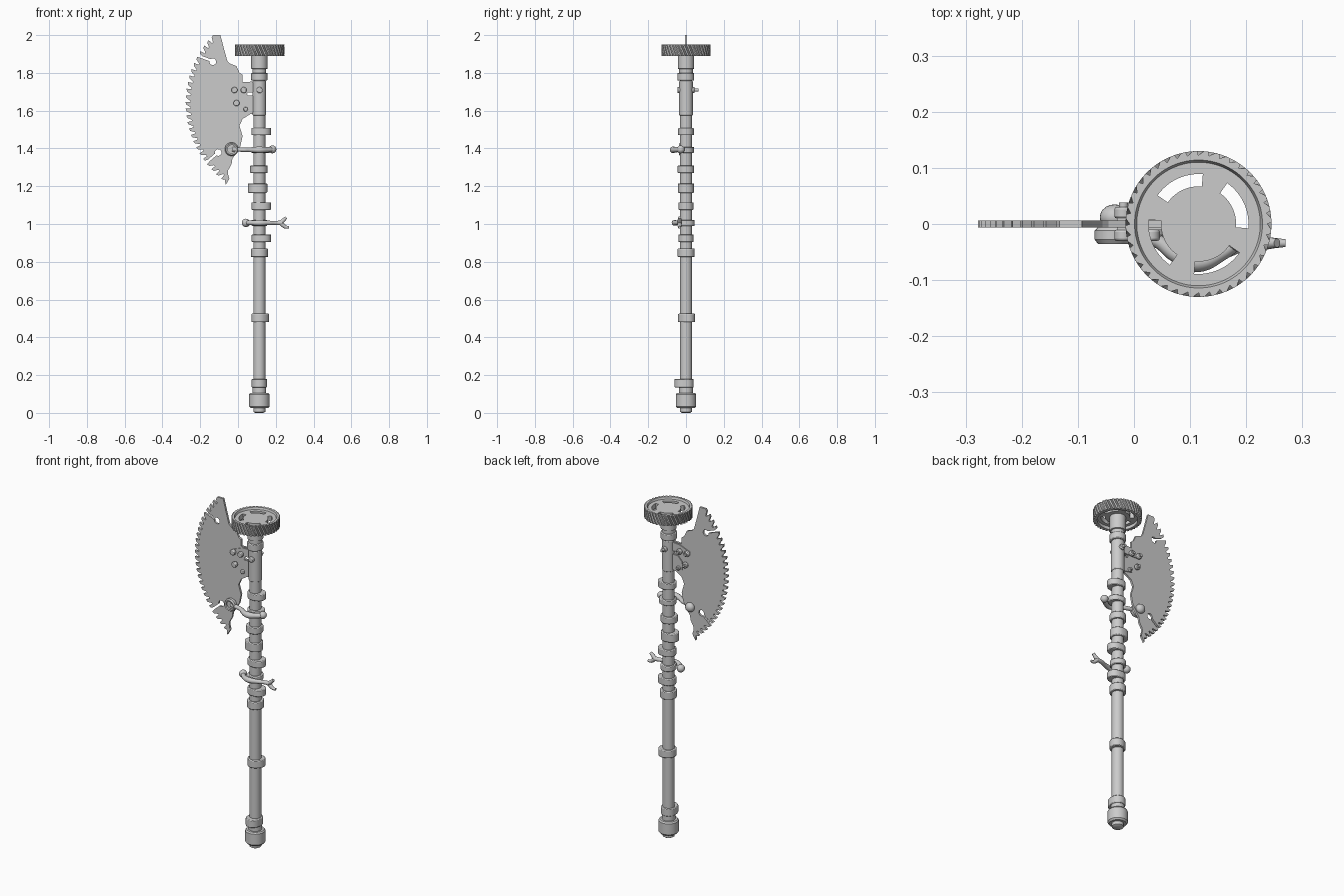
import bpy, bmesh, math
from mathutils import Vector

if "Cube" in bpy.data.objects:
    bpy.data.objects.remove(bpy.data.objects["Cube"])

CX = 0.113   # shaft axis x
rad = math.radians


def finish(name, bm, smooth=True, bevel=0):
    bmesh.ops.recalc_face_normals(bm, faces=bm.faces)
    me = bpy.data.meshes.new(name)
    bm.to_mesh(me)
    bm.free()
    ob = bpy.data.objects.new(name, me)
    bpy.context.collection.objects.link(ob)
    if bevel:
        m = ob.modifiers.new("Bevel", 'BEVEL')
        m.width, m.segments, m.limit_method, m.angle_limit = bevel, 2, 'ANGLE', rad(50)
    if smooth:
        bpy.context.view_layer.objects.active = ob
        ob.select_set(True)
        bpy.ops.object.shade_smooth_by_angle(angle=rad(35))
        ob.select_set(False)
    return ob


def rings(name, loops, closed=False, bevel=0, smooth=True):
    """Skin a stack of equal loops; cap the ends or join last to first."""
    bm = bmesh.new()
    vs = [[bm.verts.new(p) for p in lp] for lp in loops]
    n = len(vs[0])
    pairs = list(zip(vs, vs[1:])) + ([(vs[-1], vs[0])] if closed else [])
    for a, b in pairs:
        for i in range(n):
            j = (i + 1) % n
            bm.faces.new((a[i], a[j], b[j], b[i]))
    if not closed:
        bm.faces.new(vs[0])
        bm.faces.new(vs[-1])
    return finish(name, bm, smooth, bevel)


def circle(r, z, n=32, twist=0, lift=0, direction=0):
    out = []
    for i in range(n):
        a = 2 * math.pi * i / n + twist
        q = r + lift * max(0, math.cos(a - rad(direction))) ** 2
        out.append((CX + q * math.cos(a), q * math.sin(a), z))
    return out


def lathe(name, profile, bevel=0):
    return rings(name, [circle(r, z) for r, z in profile], bevel=bevel)


def plate(name, pts, half):
    """Flat xz outline extruded both ways along y."""
    return rings(name, [[(x, y, z) for x, z in pts] for y in (-half, half)], smooth=False)


def rod_y(name, x, z, r, y0, y1, bevel=0.003):
    n = 16
    return rings(name, [[(x + r * math.cos(2 * math.pi * i / n), y,
                          z + r * math.sin(2 * math.pi * i / n)) for i in range(n)]
                        for y in (y0, y1)], bevel=bevel)


def tube(name, pts):
    """Smooth round tube; points are x, y, z, radius."""
    cu = bpy.data.curves.new(name, 'CURVE')
    cu.dimensions, cu.bevel_depth, cu.bevel_resolution = '3D', 1.0, 3
    cu.use_fill_caps, cu.resolution_u = True, 6
    sp = cu.splines.new('BEZIER')
    sp.bezier_points.add(len(pts) - 1)
    for b, (x, y, z, r) in zip(sp.bezier_points, pts):
        b.co, b.radius = (x, y, z), r
        b.handle_left_type = b.handle_right_type = 'AUTO'
    ob = bpy.data.objects.new(name, cu)
    bpy.context.collection.objects.link(ob)


def ball(name, loc, r, scale=(1, 1, 1)):
    bm = bmesh.new()
    bmesh.ops.create_uvsphere(bm, u_segments=20, v_segments=12, radius=r)
    for v in bm.verts:
        v.co = Vector(v.co[i] * scale[i] + loc[i] for i in range(3))
    return finish(name, bm)


# Shaft with pommel and top hub
lathe("shaft", [(.032, .01), (.032, 1.9)])
lathe("pommel", [(.022, 0), (.032, .006), (.032, .025), (.046, .025), (.054, .034),
                 (.054, .098), (.048, .106), (.034, .106)])
lathe("pommel_neck", [(.036, .106), (.036, .135)])
lathe("hub", [(.036, 1.795), (.036, 1.82), (.043, 1.822), (.043, 1.915)])
lathe("blade_sleeve", [(.036, 1.575), (.036, 1.757)], bevel=.004)

# Cam lobes: z0, z1, radius, lift, direction
cams = [(1.76, 1.80, .043, .003, -90), (1.47, 1.508, .042, .02, 0),
        (1.377, 1.408, .042, .014, 0), (1.27, 1.31, .043, .006, 200),
        (1.165, 1.215, .042, .018, 180), (1.075, 1.115, .041, .021, 0),
        (.99, 1.022, .042, .004, 90), (.905, .945, .041, .021, 0),
        (.825, .87, .044, .003, 45), (.48, .525, .042, .013, 35),
        (.135, .18, .041, .02, -90)]
for i, (z0, z1, r, lift, d) in enumerate(cams):
    rings(f"cam_{i + 1}", [circle(r, z, 40, 0, lift, d) for z in (z0, z1)], bevel=.004)

# Helical gear rim
TEETH = 40


def gear_loop(z, twist):
    out = []
    for i in range(TEETH):
        for f, r in ((0, .12), (.25, .12), (.4, .13), (.8, .13)):
            a = 2 * math.pi * (i + f) / TEETH + twist
            out.append((CX + .002 + r * math.cos(a), r * math.sin(a), z))
    return out


def inner_loop(z, r):
    return [(CX + .002 + r * math.cos(2 * math.pi * i / (TEETH * 4)),
             r * math.sin(2 * math.pi * i / (TEETH * 4)), z) for i in range(TEETH * 4)]


rings("gear_rim", [inner_loop(1.89, .108)] +
      [gear_loop(1.89 + .06 * k / 4, -.05 * k) for k in range(5)] +
      [inner_loop(1.95, .114), inner_loop(1.932, .108)], closed=True, smooth=False)

# Gear web with four arc slots, from a polar grid
bm = bmesh.new()
N, radii = 72, (.02, .067, .089, .111)
grid = [[bm.verts.new((CX + .002 + r * math.cos(rad(5 * i)), r * math.sin(rad(5 * i)), 1.938))
         for i in range(N)] for r in radii]
bm.faces.new(grid[0])
for k in range(3):
    for i in range(N):
        if k == 1 and (5 * i + 5 - 0) % 90 < 60:
            continue
        j = (i + 1) % N
        bm.faces.new((grid[k][i], grid[k][j], grid[k + 1][j], grid[k + 1][i]))
web = finish("gear_web", bm, smooth=False)
sol = web.modifiers.new("Solidify", 'SOLIDIFY')
sol.thickness, sol.offset = .03, -1

# Saw blade: toothed arc with two keyhole slots, then the broken inner edge
BX, BZ, R, COUNT = .24, 1.64, .518, 25
A0, A1 = 136, 234.5
step = (A1 - A0) / COUNT


def polar(r, a):
    return BX + r * math.cos(rad(a)), BZ + r * math.sin(rad(a))


outline = []
for i in range(COUNT):
    a = A0 + i * step
    outline += [polar(R, a), polar(R - .004, a + step * .4)]
    for hole in (149.6, 217.2):
        if a <= hole < a + step:
            hx, hz = polar(.433, hole)
            w = math.degrees(.006 / .49)
            mid = a + step * .7
            outline.append(polar(.495, mid - w))
            for t in range(-20, -341, -32):
                b = rad(mid + t)
                outline.append((hx + .018 * math.cos(b), hz + .018 * math.sin(b)))
            outline.append(polar(.495, mid + w))
            break
    else:
        outline += [polar(R - .026, a + step * .8), polar(R - .026, a + step)]
outline += [(-.066, 1.206), (-.055, 1.249), (-.052, 1.285), (-.034, 1.317), (-.03, 1.345),
            (-.013, 1.37), (.013, 1.413), (.024, 1.466), (.008, 1.52), (.024, 1.556),
            (.066, 1.582), (.10, 1.582), (.10, 1.68), (.055, 1.68), (.045, 1.688),
            (.055, 1.697), (.10, 1.697), (.10, 1.755), (.024, 1.751), (.024, 1.79),
            (.008, 1.80), (-.008, 1.836), (-.045, 1.85), (-.056, 1.862), (-.075, 1.93),
            (-.093, 2.0)]
plate("saw_blade", outline, .006)

# Mounting straps and bolts
plate("upper_strap", [(-.03, 1.699), (.1, 1.699), (.1, 1.75), (.035, 1.745), (-.03, 1.72)], .011)
plate("lower_strap", [(.02, 1.60), (.1, 1.585), (.1, 1.678), (.045, 1.678), (.02, 1.65)], .011)
for i, (x, z, r, y) in enumerate([(-.019, 1.709, .016, .03), (.03, 1.709, .016, .03),
                                  (.114, 1.709, .016, .046), (-.008, 1.64, .016, .03),
                                  (.04, 1.608, .012, .022)]):
    rod_y(f"bolt_head_{i + 1}", x, z, r, -y, -y + .02, .004)
    rod_y(f"bolt_nut_{i + 1}", x, z, r, y - .02, y, .004)
    rod_y(f"bolt_shank_{i + 1}", x, z, r * .5, -y, y + (.02 if i == 2 else .008), 0)

# Upper wrench: bows in front of the shaft, ring at left, bulb at right
tube("upper_wrench", [(-.03, -.02, 1.396, .012), (.04, -.03, 1.393, .012), (.075, -.055, 1.393, .014),
                      (.113, -.068, 1.393, .018), (.155, -.052, 1.393, .014), (.185, -.03, 1.395, .014)])
ball("upper_wrench_bulb", (.182, -.028, 1.395), .021)
n = 24
rings("upper_wrench_ring", [[(-.034 + r * math.cos(2 * math.pi * i / n), y,
                              1.396 + r * math.sin(2 * math.pi * i / n)) for i in range(n)]
                            for r, y in ((.022, -.034), (.03, -.036), (.036, -.028), (.036, -.012),
                                         (.03, -.005), (.022, -.008))], closed=True)
rod_y("upper_wrench_core", -.034, 1.396, .026, -.022, .01)
ball("upper_wrench_back_knob", (-.034, .012, 1.396), .027, (1, .85, 1))

# Lower wrench: bulb at left, open fork at right
tube("lower_wrench", [(.042, -.012, 1.006, .013), (.072, -.045, 1.006, .012), (.113, -.06, 1.006, .016),
                      (.16, -.05, 1.006, .012), (.20, -.036, 1.006, .011), (.232, -.034, 1.006, .013)])
ball("lower_wrench_bulb", (.042, -.012, 1.006), .022)
tube("fork_upper_prong", [(.225, -.034, 1.006, .012), (.238, -.034, 1.018, .011), (.255, -.034, 1.034, .008)])
tube("fork_lower_prong", [(.225, -.034, 1.006, .012), (.24, -.034, .992, .011),
                          (.252, -.034, .984, .009), (.27, -.034, .983, .007)])
